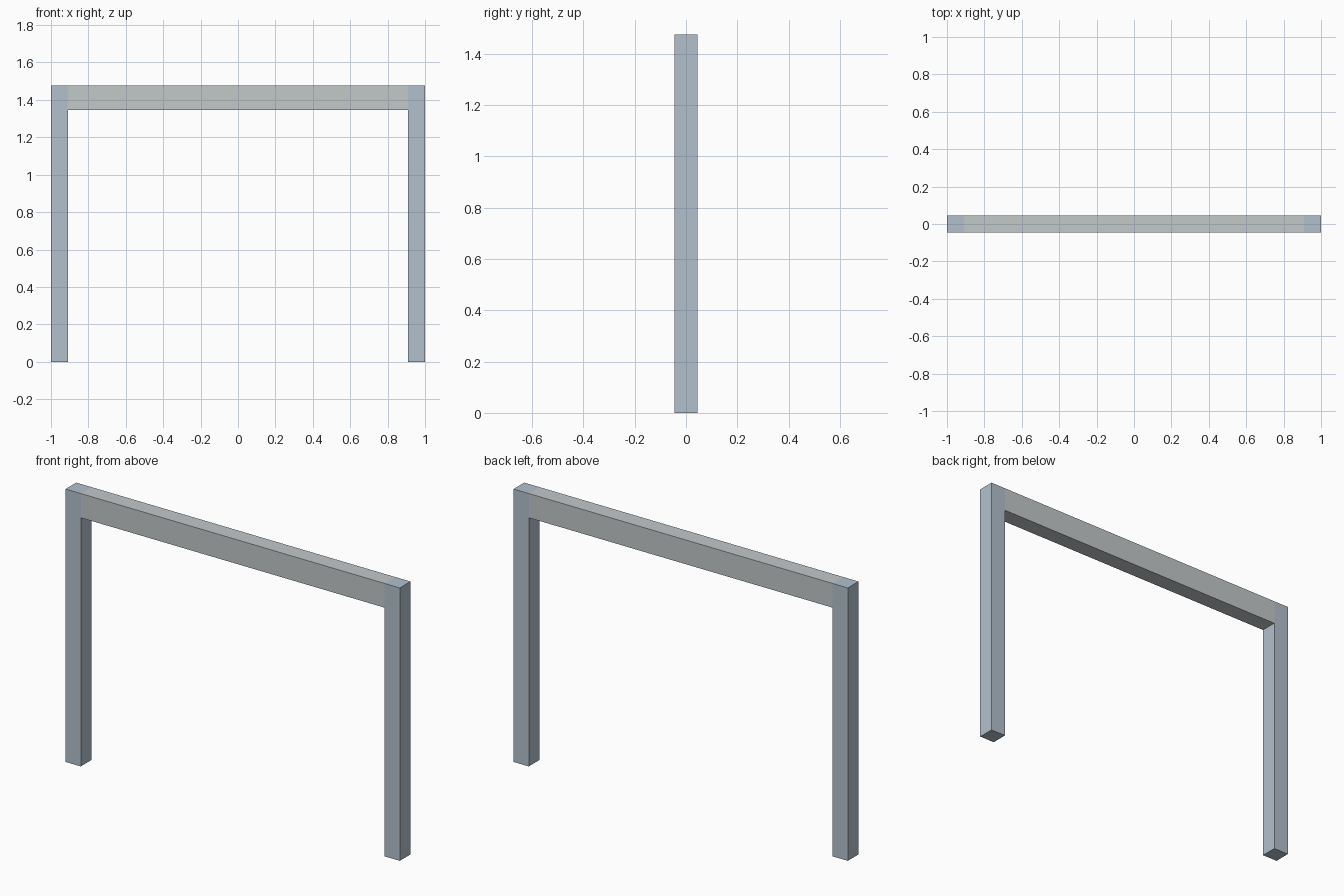
import bpy

if "Cube" in bpy.data.objects:
    bpy.data.objects.remove(bpy.data.objects["Cube"])

HEIGHT = 1.476
THICK = 0.091       # square section of the posts, depth of the beam
BEAM_BOTTOM = 1.345


def material(name, color):
    mat = bpy.data.materials.new(name)
    mat.diffuse_color = color
    mat.use_nodes = True
    mat.node_tree.nodes["Principled BSDF"].inputs["Base Color"].default_value = mat.diffuse_color
    return mat


def box(name, x0, x1, z0, z1, mat):
    bpy.ops.mesh.primitive_cube_add(size=1, location=((x0 + x1) / 2, 0, (z0 + z1) / 2))
    ob = bpy.context.object
    ob.name = name
    ob.scale = (x1 - x0, THICK, z1 - z0)
    bpy.ops.object.transform_apply(location=False, rotation=False, scale=True)
    ob.data.materials.append(mat)
    return ob


post_mat = material("blue_grey", (0.45, 0.53, 0.61, 1))
beam_mat = material("warm_grey", (0.54, 0.58, 0.59, 1))

# Full-height posts at both ends
box("left_post", -1, -1 + THICK, 0, HEIGHT, post_mat)
box("right_post", 1 - THICK, 1, 0, HEIGHT, post_mat)

# Crossbeam fitted flush between the posts
box("crossbeam", -1 + THICK, 1 - THICK, BEAM_BOTTOM, HEIGHT, beam_mat)
